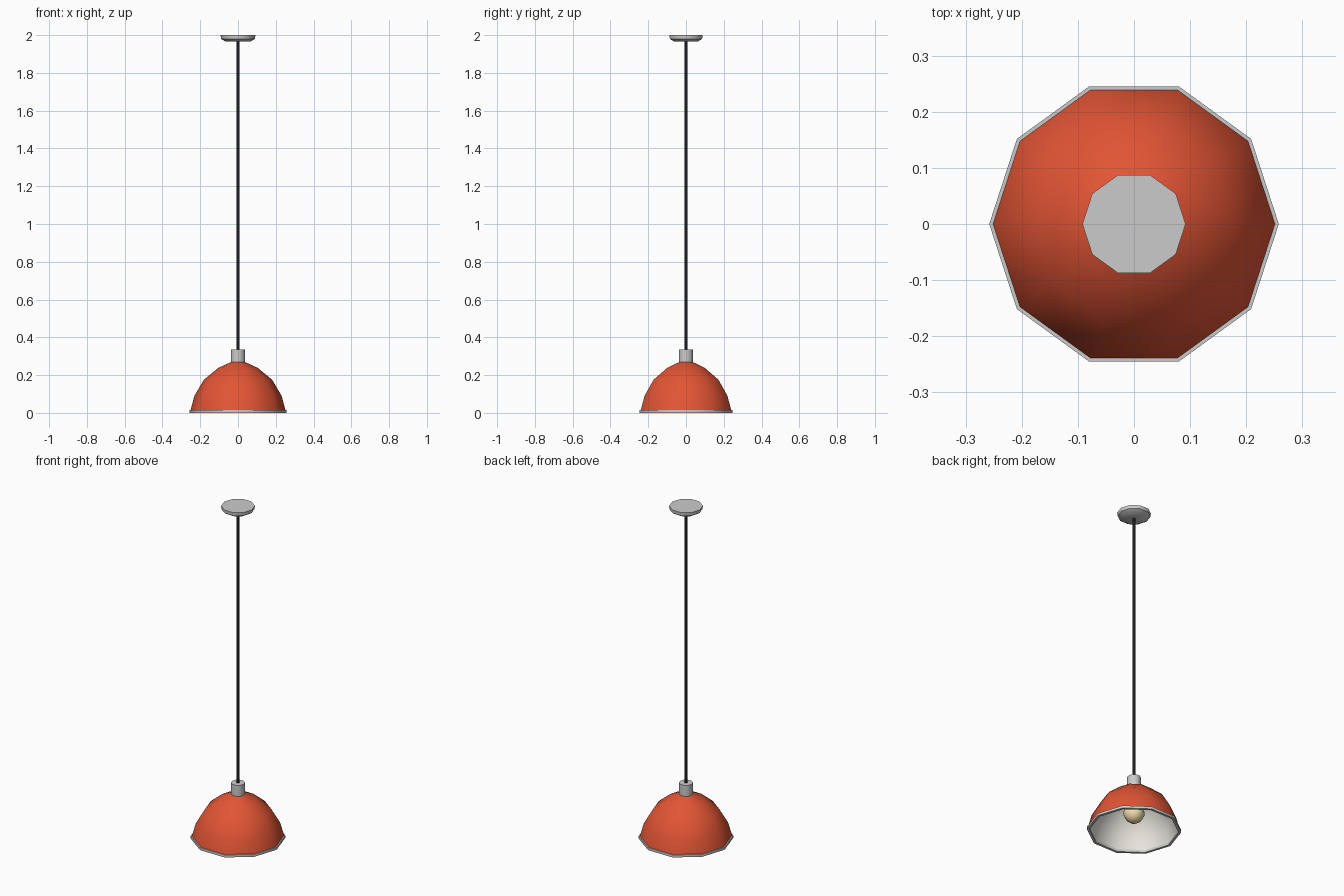
import bpy, bmesh, math

if "Cube" in bpy.data.objects:
    bpy.data.objects.remove(bpy.data.objects["Cube"])

SIDES = 10


def material(name, rgb):
    m = bpy.data.materials.new(name)
    m.diffuse_color = (*rgb, 1)
    m.use_nodes = True
    m.node_tree.nodes["Principled BSDF"].inputs["Base Color"].default_value = m.diffuse_color
    return m


def lathe(name, profile, mat=None, closed=False, angle=50):
    """Spin a (radius, z) profile around z; radius 0 makes a pole."""
    bm = bmesh.new()
    rings = []
    for r, z in profile:
        if r == 0:
            rings.append([bm.verts.new((0, 0, z))] * SIDES)
        else:
            rings.append([bm.verts.new((r * math.cos(math.tau * i / SIDES),
                                        r * math.sin(math.tau * i / SIDES), z))
                          for i in range(SIDES)])
    pairs = list(zip(rings, rings[1:]))
    if closed:
        pairs.append((rings[-1], rings[0]))
    for a, b in pairs:
        for i in range(SIDES):
            j = (i + 1) % SIDES
            bm.faces.new(list(dict.fromkeys((a[i], a[j], b[j], b[i]))))
    # close open ends with flat caps
    if not closed:
        for ring in (rings[0], rings[-1]):
            if ring[0] is not ring[1]:
                bm.faces.new(ring)
    bmesh.ops.recalc_face_normals(bm, faces=bm.faces)
    me = bpy.data.meshes.new(name)
    bm.to_mesh(me)
    bm.free()
    ob = bpy.data.objects.new(name, me)
    bpy.context.collection.objects.link(ob)
    if mat:
        me.materials.append(mat)
    bpy.ops.object.select_all(action='DESELECT')
    ob.select_set(True)
    bpy.context.view_layer.objects.active = ob
    bpy.ops.object.shade_smooth_by_angle(angle=math.radians(angle))
    return ob


red = material("orange_red", (0.76, 0.09, 0.035))
white = material("warm_white", (0.85, 0.83, 0.76))
black = material("cord_black", (0.012, 0.012, 0.015))
glow = material("bulb_cream", (0.9, 0.72, 0.42))

# Shade: thin dome, red outside and white inside
outer = [(0.252, 0.012), (0.231, 0.09), (0.181, 0.175), (0.105, 0.238), (0.036, 0.27)]
inner = [(0.03, 0.262), (0.099, 0.23), (0.174, 0.168), (0.223, 0.086), (0.244, 0.012)]
shade = lathe("shade", outer + inner, red, closed=True)
shade.data.materials.append(white)
for f in shade.data.polygons:
    ring = f.index // SIDES
    if ring >= len(outer) - 1:
        f.material_index = 1

# Metal rim around the opening
lathe("shade_rim", [(0.258, 0.0), (0.258, 0.015), (0.243, 0.015), (0.243, 0.0)],
      closed=True)

# Lamp holder, cord and ceiling canopy
lathe("lamp_holder", [(0.038, 0.225), (0.038, 0.335)])
lathe("cord", [(0.008, 0.33), (0.008, 1.97)], black)
lathe("ceiling_canopy", [(0.065, 1.965), (0.09, 1.98), (0.092, 2.0)])

# Bulb: round globe with a short neck into the holder
R, C = 0.058, 0.11
globe = [(R * math.sin(math.radians(a)), C - R * math.cos(math.radians(a)))
         for a in range(25, 150, 25)]
lathe("bulb", [(0, C - R)] + globe + [(0.027, 0.175), (0.026, 0.23)], glow, angle=60)
